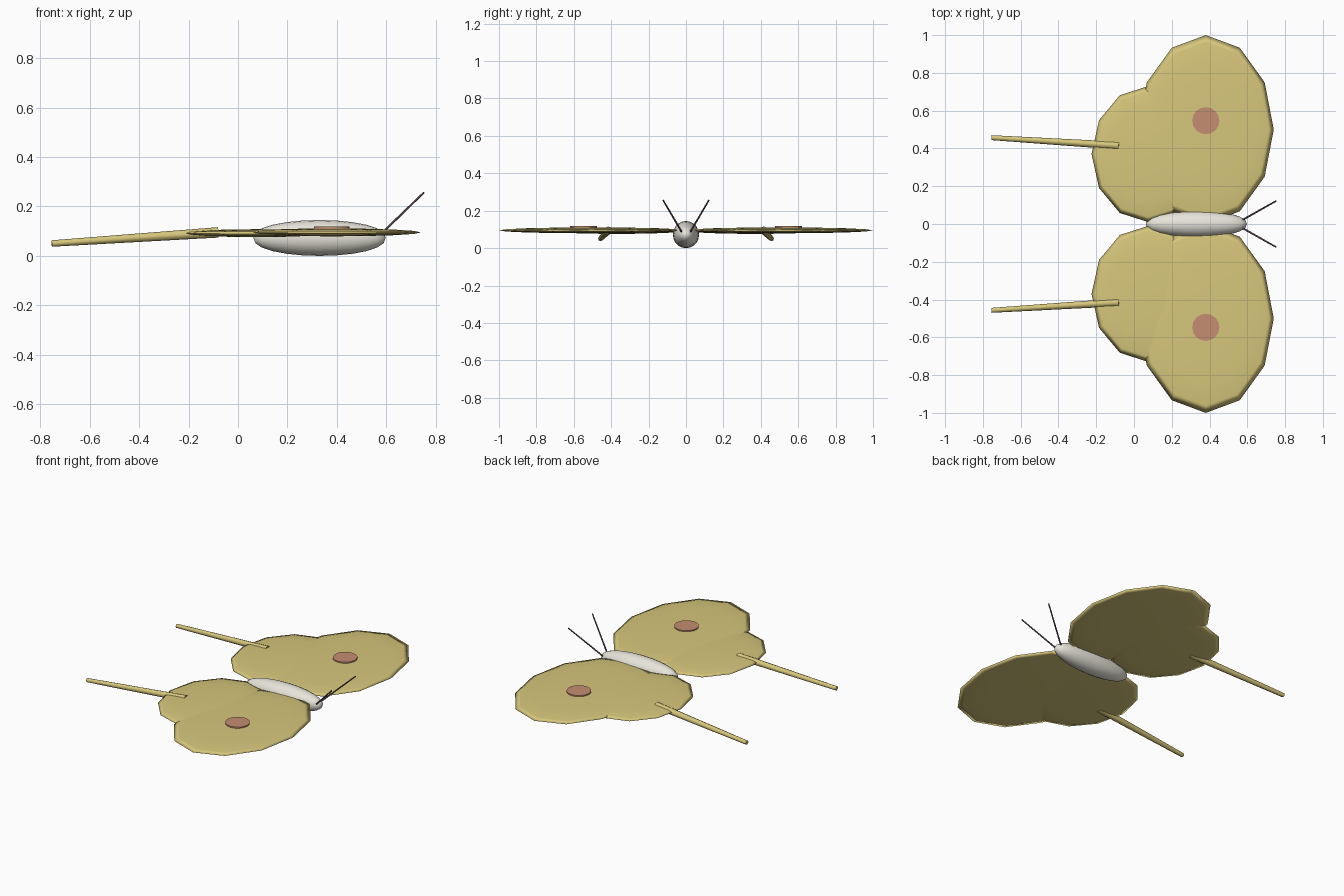
import bpy
import math
from mathutils import Vector

cube = bpy.data.objects.get("Cube")
if cube:
    bpy.data.objects.remove(cube, do_unlink=True)


def material(name, rgb):
    mat = bpy.data.materials.new(name)
    mat.use_nodes = True
    mat.diffuse_color = (*rgb, 1)
    mat.node_tree.nodes["Principled BSDF"].inputs["Base Color"].default_value = (*rgb, 1)
    return mat


wing_mat = material("pale yellow", (0.68, 0.57, 0.2))
spot_mat = material("dusty red", (0.56, 0.27, 0.17))
body_mat = material("off white", (0.8, 0.78, 0.7))
feeler_mat = material("dark plum", (0.1, 0.065, 0.08))


def finish(name, mat, smooth_angle=None):
    obj = bpy.context.object
    obj.name = obj.data.name = name
    obj.data.materials.append(mat)
    bpy.ops.object.transform_apply(location=False, rotation=True, scale=True)
    if smooth_angle == 180:
        bpy.ops.object.shade_smooth()
    elif smooth_angle:
        bpy.ops.object.shade_smooth_by_angle(angle=math.radians(smooth_angle))
    return obj


def ellipsoid(name, mat, centre, radii, segments, rings, rotation=(0, 0, 0)):
    bpy.ops.mesh.primitive_uv_sphere_add(
        segments=segments, ring_count=rings, radius=1, location=centre, rotation=rotation)
    bpy.context.object.scale = radii
    return finish(name, mat, 180)


def rod(name, mat, start, end, r_start, r_end, sides):
    a, b = Vector(start), Vector(end)
    bpy.ops.mesh.primitive_cone_add(
        vertices=sides, radius1=r_start, radius2=r_end, depth=(b - a).length,
        location=(a + b) / 2, rotation=(b - a).to_track_quat("Z", "Y").to_euler())
    return finish(name, mat, 50)


# Body: long rounded ellipsoid lying along x, with slightly blunt ends
body = ellipsoid("body", body_mat, (0.33, 0, 0.0725), (0.0725, 0.07, 0.268),
                 20, 12, (0, math.pi / 2, 0))
for v in body.data.vertices:
    ring = math.hypot(v.co.y, v.co.z) / 0.0725
    if 0.01 < ring < 1:
        v.co.y *= ring ** -0.12
        v.co.z *= ring ** -0.12

for side, s in (("left", 1), ("right", -1)):
    # Wings: faceted outlines, flattened to thin lenses
    ellipsoid(side + "_fore_wing", wing_mat, (0.38, s * 0.5, 0.095), (0.36, 0.5, 0.016), 12, 8)
    ellipsoid(side + "_hind_wing", wing_mat, (0.075, s * 0.37, 0.092), (0.3, 0.36, 0.016), 12, 8)

    # Round spot on the upper side of the fore wing
    bpy.ops.mesh.primitive_cylinder_add(
        vertices=16, radius=0.072, depth=0.009, location=(0.38, s * 0.547, 0.1135))
    finish(side + "_wing_spot", spot_mat, 40)

    # Trailing tail and feeler
    rod(side + "_tail", wing_mat, (-0.08, s * 0.415, 0.095), (-0.754, s * 0.457, 0.05),
        0.021, 0.013, 8)
    rod(side + "_feeler", feeler_mat, (0.575, s * 0.022, 0.085), (0.752, s * 0.122, 0.256),
        0.005, 0.004, 8)
